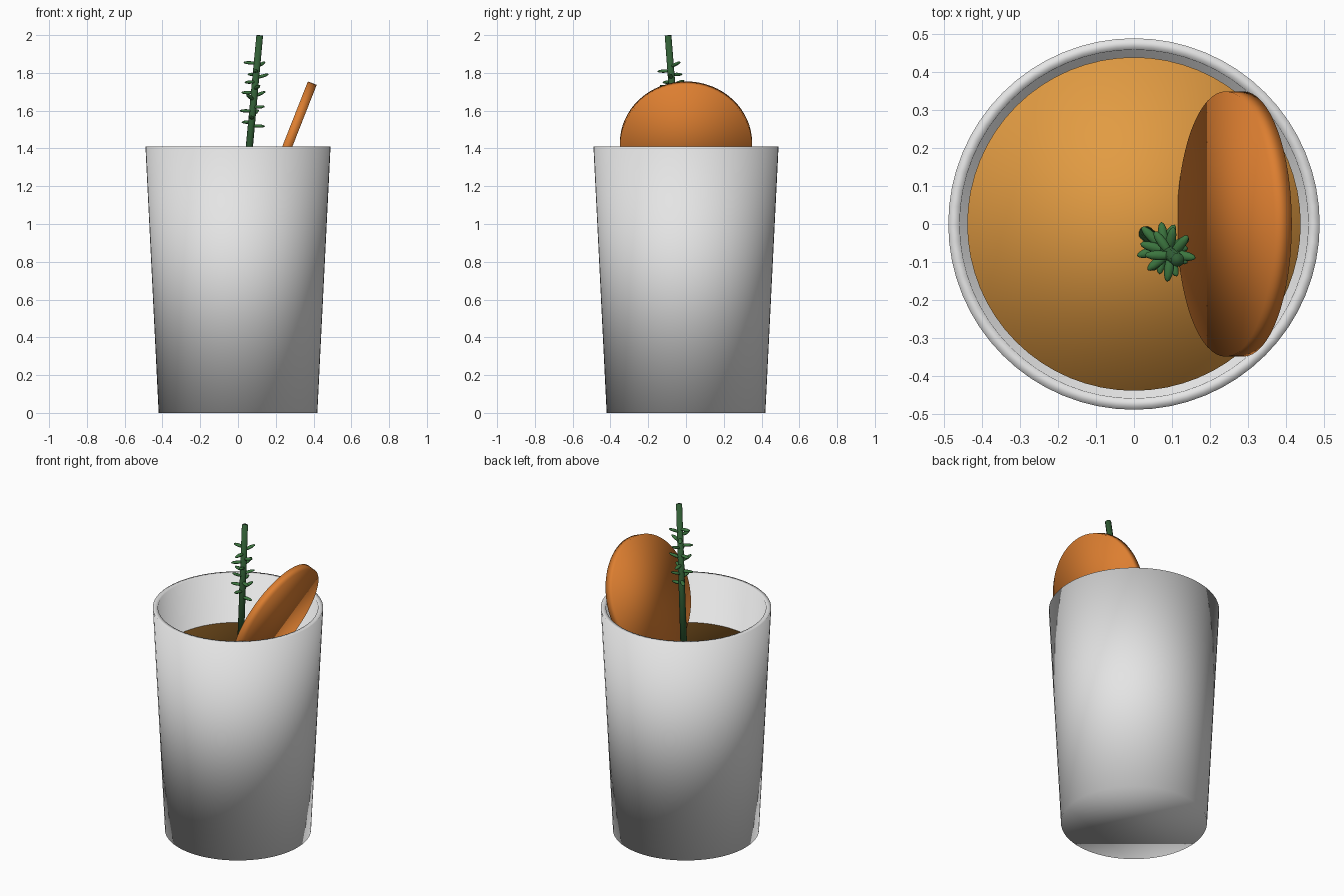
import bpy, bmesh, math, random
from mathutils import Vector, Matrix

cube = bpy.data.objects.get("Cube")
if cube:
    bpy.data.objects.remove(cube)
random.seed(4)


def material(name, rgb):
    m = bpy.data.materials.new(name)
    m.use_nodes = True
    colour = (*rgb, 1)
    m.diffuse_color = colour
    m.node_tree.nodes["Principled BSDF"].inputs["Base Color"].default_value = colour
    return m


glass = material("pale grey", (0.78, 0.78, 0.78))
amber = material("amber", (0.76, 0.33, 0.055))
orange = material("orange", (0.72, 0.21, 0.03))
dark_green = material("dark green", (0.03, 0.11, 0.035))
leaf_green = material("leaf green", (0.045, 0.18, 0.05))


def finish(name, bm, mat):
    """Turn a bmesh into a smooth object."""
    bmesh.ops.recalc_face_normals(bm, faces=bm.faces)
    mesh = bpy.data.meshes.new(name)
    bm.to_mesh(mesh)
    bm.free()
    mesh.materials.append(mat)
    mesh.polygons.foreach_set("use_smooth", [True] * len(mesh.polygons))
    obj = bpy.data.objects.new(name, mesh)
    bpy.context.collection.objects.link(obj)
    return obj


def lathe(name, profile, sides, mat):
    """Sweep (radius, height) points round z and cap both ends."""
    bm = bmesh.new()
    rings = []
    for r, z in profile:
        angles = [math.tau * i / sides for i in range(sides)]
        rings.append([bm.verts.new((r * math.cos(a), r * math.sin(a), z)) for a in angles])
    for low, high in zip(rings, rings[1:]):
        for i in range(sides):
            j = (i + 1) % sides
            bm.faces.new((low[i], low[j], high[j], high[i]))
    bm.faces.new(rings[0][::-1])
    bm.faces.new(rings[-1])
    return finish(name, bm, mat)


# Tapered cup with a thick wall and an inner floor
lathe("cup", [(0.42, 0), (0.49, 1.41), (0.46, 1.41), (0.392, 0.04)], 64, glass)

# Drink filling most of the cup
lathe("drink", [(0.386, 0.06), (0.44, 1.11)], 64, amber)

# Fruit slice leaning against the rim
fruit = lathe("fruit_slice", [(0.35, -0.025), (0.35, 0.025)], 64, orange)
fruit.location = (0.265, 0, 1.42)
fruit.rotation_euler.y = math.radians(90 + 21.5)

# Leaning herb stem
base, tip = Vector((0.022, -0.017, 1.0)), Vector((0.115, -0.095, 1.998))
axis = tip - base
stem = lathe("herb_stem", [(0.02, 0), (0.018, axis.length)], 12, dark_green)
stem.location = base
stem.rotation_euler = axis.to_track_quat("Z", "Y").to_euler()

# Small pointed leaves spiralling up the stem
bm = bmesh.new()
count = 18
for i in range(count):
    height = 1.52 + 0.33 * i / (count - 1)
    root = base + axis * ((height - base.z) / axis.z)
    turn = i * 2.4 + random.uniform(-0.2, 0.2)
    out = Vector((math.cos(turn), math.sin(turn), random.uniform(-0.1, 0.5))).normalized()
    place = (Matrix.Translation(root + out * 0.036)
             @ out.to_track_quat("Z", "Y").to_matrix().to_4x4()
             @ Matrix.Diagonal((0.013, 0.009, 0.037, 1)))
    bmesh.ops.create_uvsphere(bm, u_segments=8, v_segments=6, radius=1, matrix=place)
finish("herb_leaves", bm, leaf_green)
